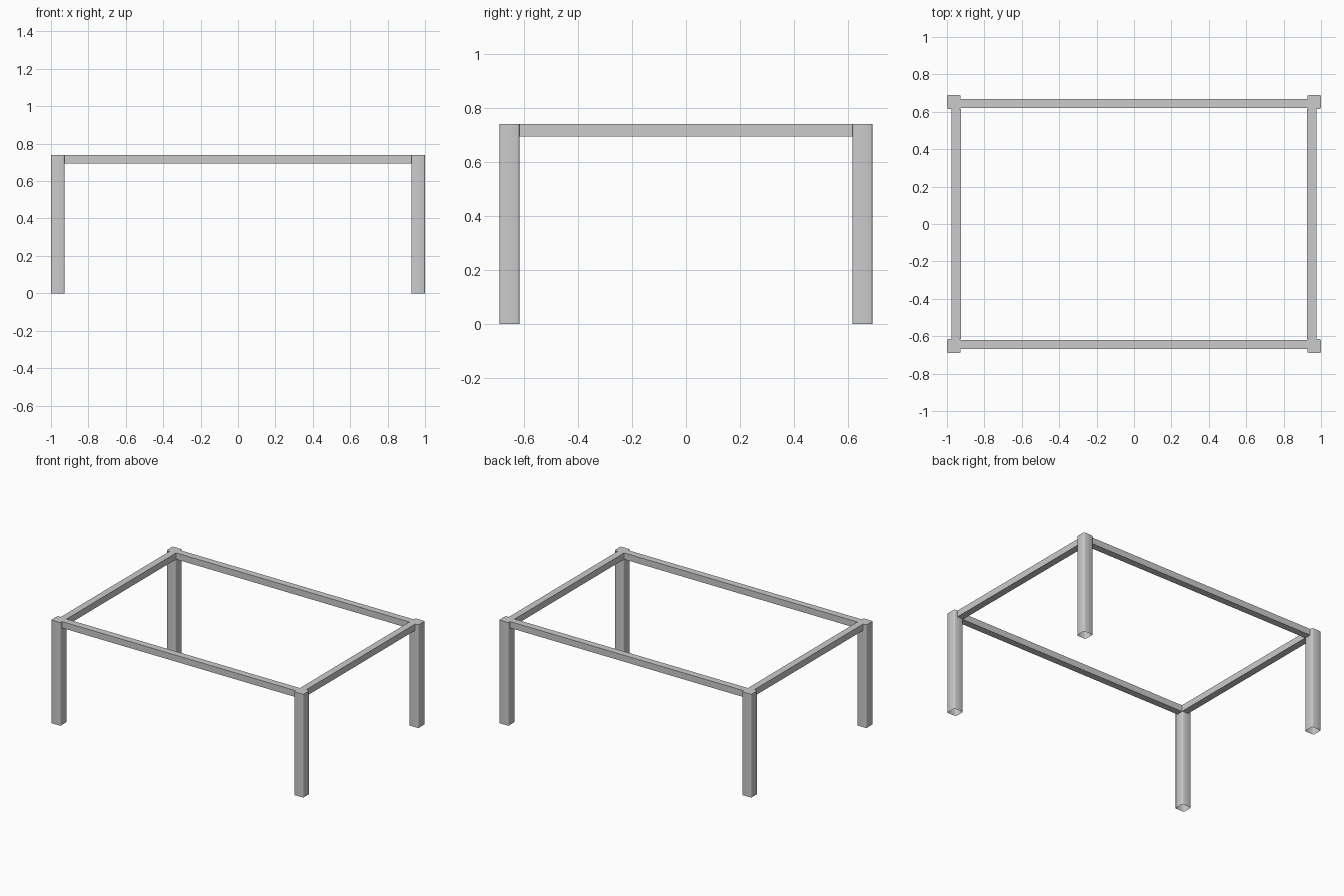
import bpy, bmesh
from math import radians

if "Cube" in bpy.data.objects:
    bpy.data.objects.remove(bpy.data.objects["Cube"])

HEIGHT = 0.74
LEG = 0.073
HALF_X, HALF_Y = 1.0, 0.689
RAIL_W, RAIL_H = 0.049, 0.046
LEG_X, LEG_Y = HALF_X - LEG / 2, HALF_Y - LEG / 2


def box(name, size, center, leg=False):
    bm = bmesh.new()
    bmesh.ops.create_cube(bm, size=1)
    bmesh.ops.scale(bm, vec=size, verts=bm.verts)
    if leg:
        # Soften the upright corners and leave the tube open at the foot
        upright = [e for e in bm.edges
                   if abs(e.verts[0].co.z - e.verts[1].co.z) > 0.1]
        bmesh.ops.bevel(bm, geom=upright, offset=0.007, segments=2,
                        profile=0.5, affect='EDGES')
        bm.normal_update()
        foot = [f for f in bm.faces if f.normal.z < -0.9]
        bmesh.ops.delete(bm, geom=foot, context='FACES_ONLY')
    mesh = bpy.data.meshes.new(name)
    bm.to_mesh(mesh)
    bm.free()
    ob = bpy.data.objects.new(name, mesh)
    ob.location = center
    bpy.context.collection.objects.link(ob)
    if leg:
        bpy.ops.object.select_all(action='DESELECT')
        ob.select_set(True)
        bpy.context.view_layer.objects.active = ob
        bpy.ops.object.shade_smooth_by_angle(angle=radians(50))
    return ob


# Legs
for sy, end in ((-1, "front"), (1, "back")):
    for sx, side in ((-1, "left"), (1, "right")):
        box(f"{end}_{side}_leg", (LEG, LEG, HEIGHT),
            (sx * LEG_X, sy * LEG_Y, HEIGHT / 2), leg=True)

# Rails between the legs, flush with the leg tops
rail_z = HEIGHT - RAIL_H / 2
for s, end, side in ((-1, "front", "left"), (1, "back", "right")):
    box(f"{end}_rail", (2 * (HALF_X - LEG), RAIL_W, RAIL_H),
        (0, s * 0.645, rail_z))
    box(f"{side}_rail", (RAIL_W, 2 * (HALF_Y - LEG), RAIL_H),
        (s * 0.95, 0, rail_z))
